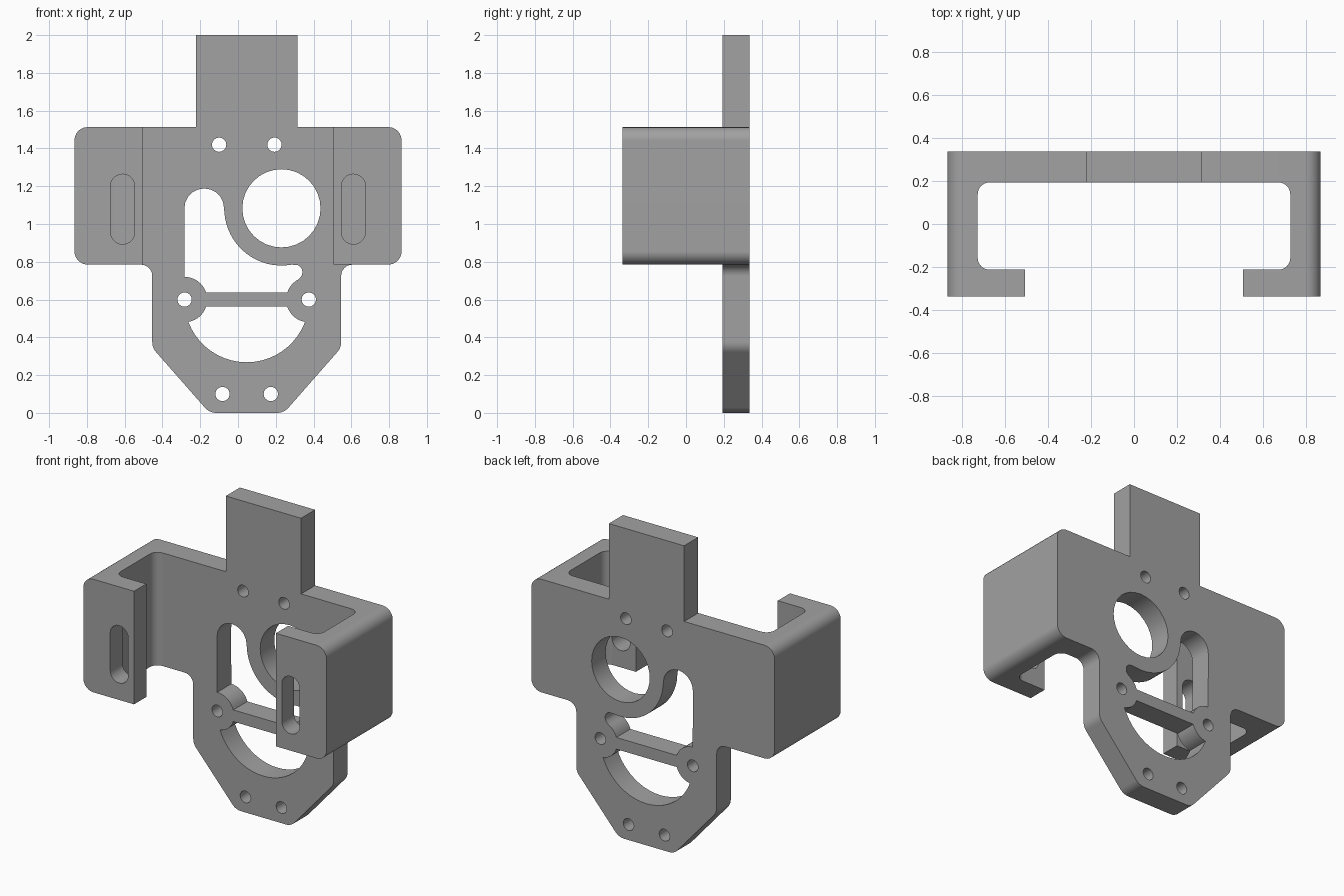
import bpy, bmesh
from math import radians, cos, sin, pi
from mathutils import Vector

cube = bpy.data.objects.get("Cube")
if cube:
    bpy.data.objects.remove(cube)

grey = bpy.data.materials.new("plain grey")
grey.use_nodes = True
grey.diffuse_color = (0.36, 0.36, 0.36, 1)
grey.node_tree.nodes["Principled BSDF"].inputs["Base Color"].default_value = (0.36, 0.36, 0.36, 1)

# Main dimensions
HALF_W, HALF_D = 0.866, 0.336
TOP, BOTTOM = 1.513, 0.785
PLATE_FRONT = 0.193
MID = 0.046          # centre line of the lower plate
SEAM = 0.655         # where the arms join the plate


def arc(cx, cy, r, a0, a1, n=10):
    """Points along an arc, angles in degrees."""
    angles = [radians(a0 + (a1 - a0) * i / n) for i in range(n + 1)]
    return [(cx + r * cos(a), cy + r * sin(a)) for a in angles]


def circle(cx, cy, r, n=24):
    return arc(cx, cy, r, 0, 360, n)[:-1]


def rounded(corners, n=6):
    """Polygon whose corners (x, y, radius) are filleted."""
    pts = []
    for i, (x, y, r) in enumerate(corners):
        p = Vector((x, y))
        if not r:
            pts.append((x, y))
            continue
        a = (Vector(corners[i - 1][:2]) - p).normalized()
        b = (Vector(corners[(i + 1) % len(corners)][:2]) - p).normalized()
        half = a.angle(b) / 2
        centre = p + (a + b).normalized() * (r / sin(half))
        start = p + a * (r * cos(half) / sin(half)) - centre
        end = p + b * (r * cos(half) / sin(half)) - centre
        sweep = pi - 2 * half
        for k in range(n + 1):
            t = k / n
            v = (start * sin((1 - t) * sweep) + end * sin(t * sweep)) / sin(sweep)
            pts.append(tuple(centre + v))
    return pts


def prism(name, loops, low, high, upright):
    """Extrude outline loops (holes allowed) along -y if upright, else z."""
    curve = bpy.data.curves.new(name, "CURVE")
    curve.dimensions = "2D"
    curve.fill_mode = "BOTH"
    curve.extrude = (high - low) / 2
    for loop in loops:
        s = curve.splines.new("POLY")
        s.points.add(len(loop) - 1)
        for p, (x, y) in zip(s.points, loop):
            p.co = (x, y, 0, 1)
        s.use_cyclic_u = True
    tmp = bpy.data.objects.new(name + "_outline", curve)
    mesh = bpy.data.meshes.new_from_object(tmp)
    bpy.data.objects.remove(tmp)
    mid = (low + high) / 2
    bm = bmesh.new()
    bm.from_mesh(mesh)
    bmesh.ops.remove_doubles(bm, verts=bm.verts, dist=0.0002)
    for v in bm.verts:
        x, y, z = v.co
        v.co = (x, mid - z, y) if upright else (x, y, mid + z)
    if len(loops) == 1:
        bmesh.ops.dissolve_limit(bm, angle_limit=0.01, verts=bm.verts, edges=bm.edges)
    bmesh.ops.recalc_face_normals(bm, faces=bm.faces)
    bm.to_mesh(mesh)
    bm.free()
    mesh.name = name
    mesh.materials.clear()
    mesh.materials.append(grey)
    ob = bpy.data.objects.new(name, mesh)
    bpy.context.collection.objects.link(ob)
    return ob


def boolean(ob, other, operation):
    mod = ob.modifiers.new(operation.lower(), "BOOLEAN")
    mod.operation, mod.object, mod.solver = operation, other, "EXACT"


def bake(ob, *helpers):
    """Apply the modifiers and remove the helper objects."""
    graph = bpy.context.evaluated_depsgraph_get()
    mesh = bpy.data.meshes.new_from_object(ob.evaluated_get(graph))
    ob.modifiers.clear()
    ob.data = mesh
    for h in helpers:
        bpy.data.objects.remove(h)


# Back plate outline with the top tab and tapered lower end
HW = 0.5
outline = rounded([
    (-SEAM, TOP, 0), (-SEAM, BOTTOM, 0),
    (MID - HW, BOTTOM, 0.06), (MID - HW, 0.345, 0.08),
    (MID - 0.197, 0, 0.08), (MID + 0.197, 0, 0.08),
    (MID + HW, 0.345, 0.08), (MID + HW, BOTTOM, 0.06),
    (SEAM, BOTTOM, 0), (SEAM, TOP, 0),
    (0.314, TOP, 0), (0.314, 2, 0), (-0.222, 2, 0), (-0.222, TOP, 0)])

# Screw holes and the large round hole
holes = [circle(x, z, 0.038, 16) for x, z in (
    (-0.1, 1.42), (0.193, 1.42), (MID - 0.329, 0.6), (MID + 0.329, 0.6),
    (MID - 0.128, 0.1), (MID + 0.128, 0.1))]
holes.append(circle(0.23, 1.083, 0.207, 32))

# Upper opening, wrapping around the round hole and the screw bosses
L, R = MID - 0.329, MID + 0.329
upper = (arc(-0.179, 1.083, 0.105, 180, 0)
         + arc(0.23, 1.083, 0.303, 183, 280, 16)
         + arc(0.3, 0.745, 0.041, 70, -55, 8)
         + arc(R, 0.6, 0.12, 118, 162, 6)
         + arc(L, 0.6, 0.12, 18, 90, 8))

# Lower bowl-shaped opening
lower = (arc(L, 0.6, 0.12, -18.5, -80, 8)
         + arc(MID, 0.598, 0.33, 201, 339, 20)
         + arc(R, 0.6, 0.12, 260, 198.5, 8))

plate = prism("mounting_bracket", [outline, upper, lower] + holes, PLATE_FRONT, HALF_D, True)

# Side arm: hooked profile with rounded outer top and bottom corners
hook = rounded([
    (SEAM, HALF_D, 0), (SEAM, PLATE_FRONT, 0),
    (0.725, PLATE_FRONT, 0.055), (0.725, -0.212, 0.055),
    (0.505, -0.212, 0), (0.505, -HALF_D, 0),
    (HALF_W, -HALF_D, 0), (HALF_W, HALF_D, 0)])
arm = prism("side_arms", [hook], BOTTOM, TOP, False)
bm = bmesh.new()
bm.from_mesh(arm.data)
corner_edges = [e for e in bm.edges
                if all(v.co.x > HALF_W - 0.001 for v in e.verts)
                and abs(e.verts[0].co.z - e.verts[1].co.z) < 0.001]
bmesh.ops.bevel(bm, geom=corner_edges, offset=0.07, segments=6, profile=0.5, affect="EDGES")
bm.to_mesh(arm.data)
bm.free()

# Slot through the front flange
slot = prism("slot_cutter", [arc(0.611, 1.2, 0.064, 0, 180) + arc(0.611, 0.957, 0.064, 180, 360)],
             -0.45, -0.1, True)
slot.hide_render = True
boolean(arm, slot, "DIFFERENCE")
arm.modifiers.new("mirror", "MIRROR").use_clip = False
bake(arm, slot)

# Join arms and plate into one solid
boolean(plate, arm, "UNION")
bake(plate, arm)

# Smooth rounded corners, crisp edges
plate.data.shade_smooth()
plate.data.set_sharp_from_angle(angle=radians(30))
plate.modifiers.new("flat_faces", "WEIGHTED_NORMAL").keep_sharp = True
